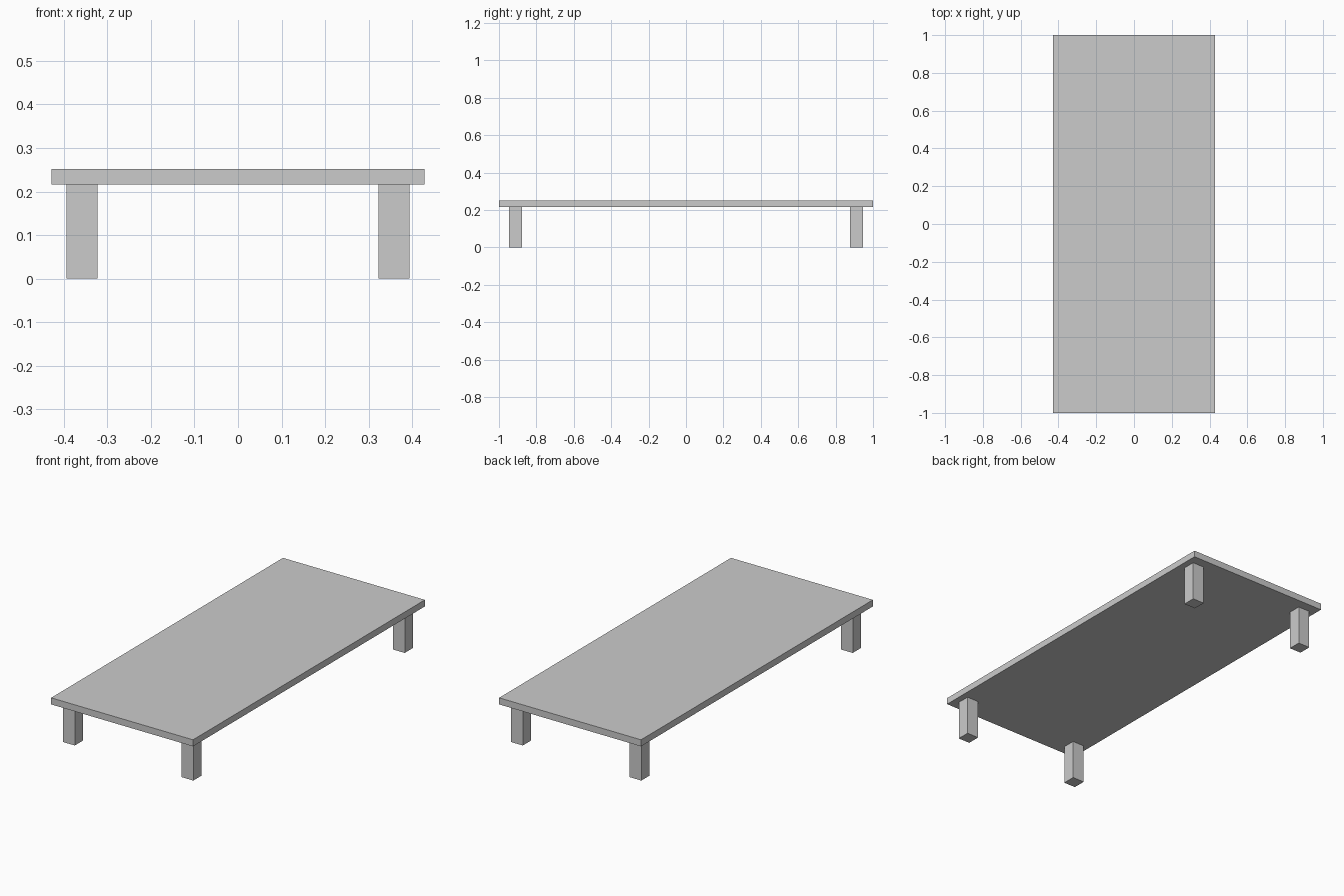
import bpy

if "Cube" in bpy.data.objects:
    bpy.data.objects.remove(bpy.data.objects["Cube"])


def box(name, center, size):
    bpy.ops.mesh.primitive_cube_add(size=1, location=center)
    obj = bpy.context.object
    obj.name = name
    obj.scale = size
    bpy.ops.object.transform_apply(location=False, rotation=False, scale=True)
    return obj


HEIGHT, THICK, LEG = 0.252, 0.036, 0.071
leg_height = HEIGHT - THICK

# Flat table top
box("table_top", (0, 0, HEIGHT - THICK / 2), (0.857, 2.0, THICK))

# Four square legs, inset from the corners
for side, sx in (("left", -1), ("right", 1)):
    for end, sy in (("front", -1), ("back", 1)):
        box(f"{end}_{side}_leg", (sx * 0.358, sy * 0.912, leg_height / 2),
            (LEG, LEG, leg_height))
